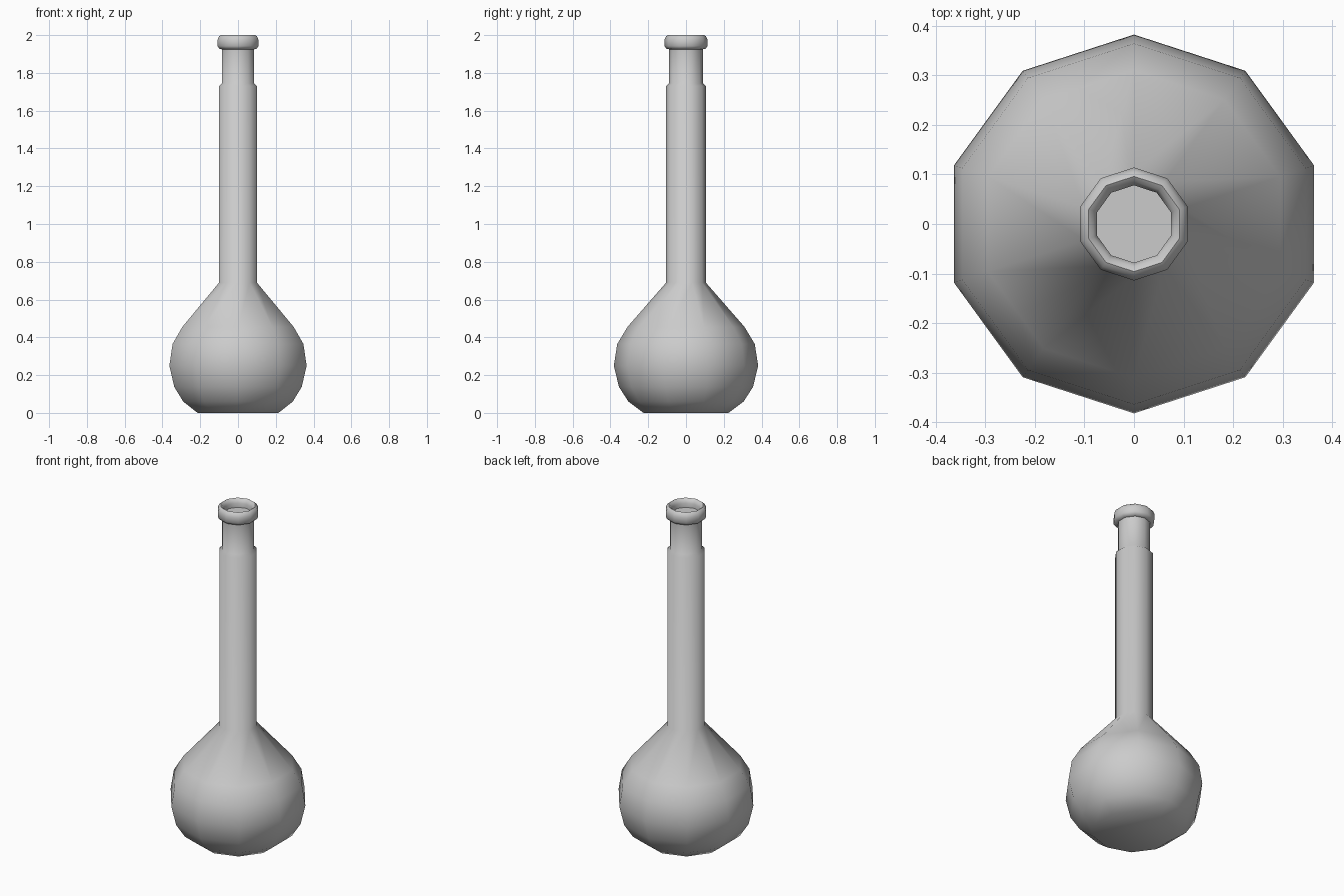
import bpy, bmesh, math

if "Cube" in bpy.data.objects:
    bpy.data.objects.remove(bpy.data.objects["Cube"])

SIDES = 10


def lathe(name, profile, smooth_angle=60):
    """Revolve (radius, z) points around z; both ends are capped."""
    bm = bmesh.new()
    rings = []
    for r, z in profile:
        ring = []
        for i in range(SIDES):
            a = math.pi / 2 + math.tau * i / SIDES
            ring.append(bm.verts.new((r * math.cos(a), r * math.sin(a), z)))
        rings.append(ring)
    for low, high in zip(rings, rings[1:]):
        for i in range(SIDES):
            j = (i + 1) % SIDES
            bm.faces.new((low[i], low[j], high[j], high[i]))
    bm.faces.new(rings[0][::-1])
    bm.faces.new(rings[-1])
    mesh = bpy.data.meshes.new(name)
    bm.to_mesh(mesh)
    bm.free()
    obj = bpy.data.objects.new(name, mesh)
    bpy.context.collection.objects.link(obj)
    bpy.ops.object.select_all(action='DESELECT')
    obj.select_set(True)
    bpy.context.view_layer.objects.active = obj
    bpy.ops.object.shade_smooth_by_angle(angle=math.radians(smooth_angle))
    return obj


# Round body with flat base, long neck, stepped collar, rolled lip and
# a shallow closed mouth, all one continuous surface
bulb = [(0.225, 0), (0.305, 0.06), (0.355, 0.138), (0.382, 0.25),
        (0.364, 0.365), (0.31, 0.455), (0.105, 0.69)]
neck = [(0.105, 1.73), (0.09, 1.745), (0.09, 1.925)]
lip = [(0.104, 1.928), (0.114, 1.942), (0.114, 1.975), (0.106, 1.993),
       (0.096, 2.0), (0.086, 1.993), (0.078, 1.975), (0.078, 1.95)]
lathe("flask", bulb + neck + lip)
